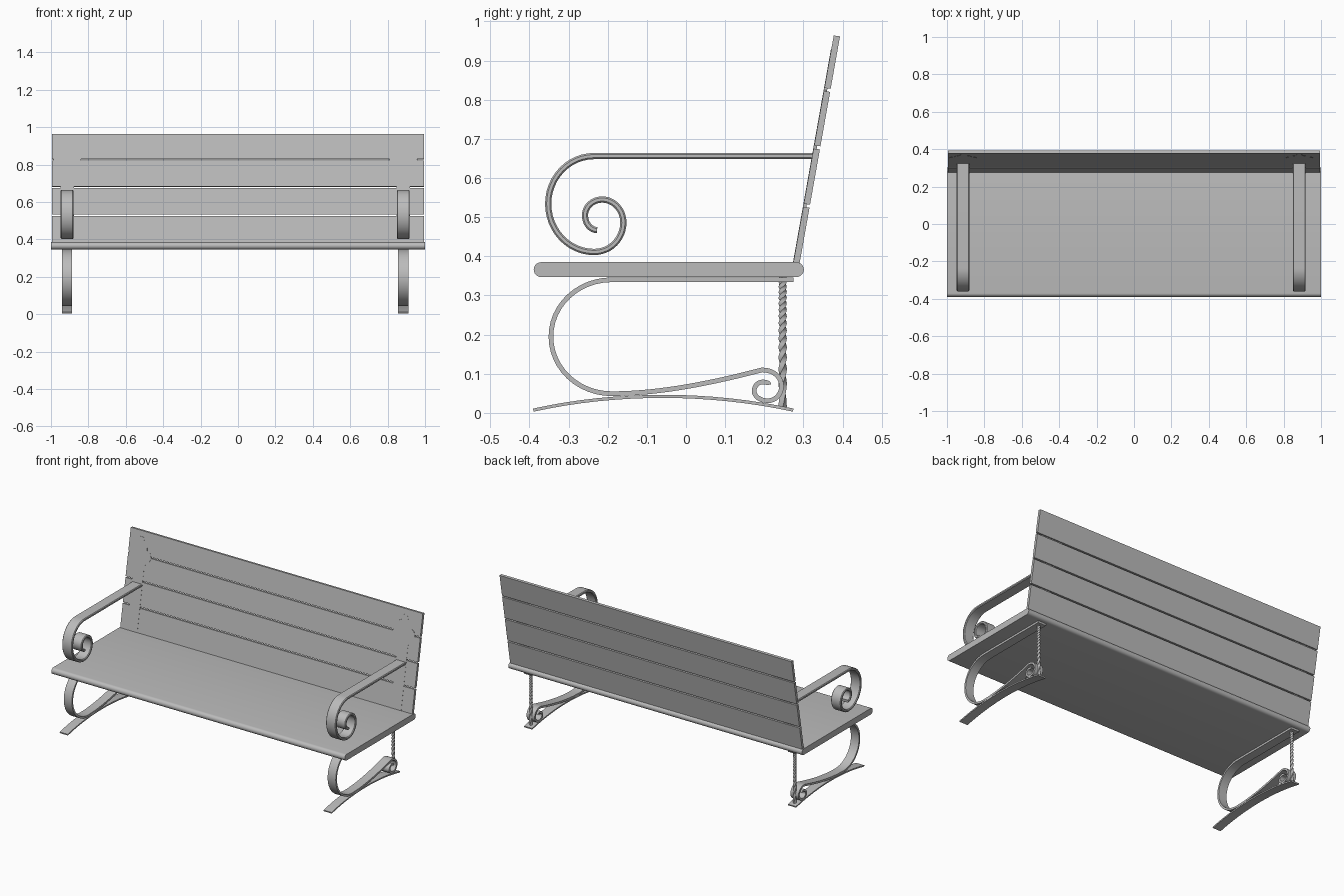
import bpy, bmesh
from math import sin, cos, pi, radians
from mathutils import Vector

cube = bpy.data.objects.get("Cube")
if cube:
    bpy.data.objects.remove(cube)

grey = bpy.data.materials.new("bench_grey")
grey.use_nodes = True
grey.diffuse_color = (0.5, 0.5, 0.5, 1)
grey.node_tree.nodes["Principled BSDF"].inputs["Base Color"].default_value = (0.5, 0.5, 0.5, 1)


def finish(name, bm):
    bmesh.ops.recalc_face_normals(bm, faces=bm.faces)
    mesh = bpy.data.meshes.new(name)
    bm.to_mesh(mesh)
    bm.free()
    mesh.materials.append(grey)
    obj = bpy.data.objects.new(name, mesh)
    bpy.context.collection.objects.link(obj)
    bpy.ops.object.select_all(action='DESELECT')
    obj.select_set(True)
    bpy.context.view_layer.objects.active = obj
    bpy.ops.object.shade_smooth_by_angle(angle=radians(35))
    return obj


def loft(name, rings):
    """Skin a list of equal closed rings and cap both ends."""
    bm = bmesh.new()
    loops = [[bm.verts.new(p) for p in ring] for ring in rings]
    n = len(loops[0])
    for a, b in zip(loops, loops[1:]):
        for i in range(n):
            j = (i + 1) % n
            bm.faces.new((a[i], a[j], b[j], b[i]))
    bm.faces.new(loops[0])
    bm.faces.new(loops[-1])
    return finish(name, bm)


def quarters(points, vertical=False, steps=12):
    """Join (y, z) points by quarter ellipses, turning between flat and upright."""
    path = [points[0]]
    for (y0, z0), (y1, z1) in zip(points, points[1:]):
        for i in range(1, steps + 1):
            s, c = sin(pi / 2 * i / steps), 1 - cos(pi / 2 * i / steps)
            fy, fz = (c, s) if vertical else (s, c)
            path.append((y0 + (y1 - y0) * fy, z0 + (z1 - z0) * fz))
        vertical = not vertical
    return path


def bezier(a, b, c, d, steps=16):
    pts = [Vector(p) for p in (a, b, c, d)]
    out = []
    for i in range(steps + 1):
        t = i / steps
        u = 1 - t
        out.append(tuple(pts[0]*u**3 + pts[1]*3*u*u*t + pts[2]*3*u*t*t + pts[3]*t**3))
    return out


def band(name, path, x, width, thick, chamfer=0.0):
    """Flat metal strip following a (y, z) path."""
    pts = [Vector(p) for p in path]
    w, h = width / 2, thick / 2
    section = [(-w, -h), (w, -h), (w, h), (-w, h)]
    if chamfer:
        k = chamfer
        section = [(-w + k, -h), (w - k, -h), (w, -h + k), (w, h - k),
                   (w - k, h), (-w + k, h), (-w, h - k), (-w, -h + k)]
    rings = []
    for i, p in enumerate(pts):
        t = (pts[min(i + 1, len(pts) - 1)] - pts[max(i - 1, 0)]).normalized()
        rings.append([(x + a, p.x - t.y * b, p.y + t.x * b) for a, b in section])
    return loft(name, rings)


# Seat board with full round front and back edges
R, MID = 0.019, 0.366
outline = []
for centre, start in ((0.282, -pi / 2), (-0.37, pi / 2)):
    for i in range(13):
        a = start + pi * i / 12
        outline.append((centre + R * cos(a), MID + R * sin(a)))
loft("seat", [[(x, y, z) for y, z in outline] for x in (-1, 1)])

# Backrest of four leaning slats
SLOPE, BASE = 0.178, 0.383


def back_y(z):
    return 0.274 + SLOPE * (z - BASE)


edges = [BASE, 0.53, 0.679, 0.826, 0.964]
for n, (low, high) in enumerate(zip(edges, edges[1:])):
    z0 = low + (0.004 if n else 0)
    z1 = high - (0.004 if n < 3 else 0)
    profile = [(back_y(z0), z0), (back_y(z0) + 0.016, z0 - 0.002),
               (back_y(z1) + 0.016, z1 - 0.002), (back_y(z1), z1)]
    loft(f"back_slat_{n + 1}", [[(x, y, z) for y, z in profile] for x in (-0.995, 0.995)])

# Half outline of the scalloped back bracket: (half width, height)
scallop = [(0.036, BASE), (0.036, 0.76), (0.045, 0.785), (0.068, 0.80), (0.075, 0.825),
           (0.066, 0.85), (0.045, 0.86), (0.04, 0.89), (0.022, 0.90), (0.012, 0.93)]

arm = [(0.325, 0.656)] + quarters([(-0.235, 0.656), (-0.352, 0.534), (-0.235, 0.411),
                                   (-0.16, 0.486), (-0.214, 0.545), (-0.258, 0.505),
                                   (-0.227, 0.467)])
leg = [(0.275, 0.34)] + quarters([(-0.19, 0.34), (-0.345, 0.195), (-0.19, 0.049)])
leg += bezier((-0.19, 0.049), (-0.06, 0.049), (0.08, 0.08), (0.195, 0.11))[1:]
leg += quarters([(0.2, 0.109), (0.244, 0.068), (0.209, 0.031), (0.174, 0.056),
                 (0.196, 0.079), (0.212, 0.072)], steps=8)[1:]
foot = bezier((-0.39, 0.007), (-0.18, 0.054), (0.06, 0.054), (0.274, 0.007))

# Ironwork at both ends
for side, x in (("right", -0.914), ("left", 0.884)):
    band(f"{side}_armrest", arm, x, 0.068, 0.016, 0.004)
    band(f"{side}_leg_scroll", leg, x, 0.055, 0.012)
    band(f"{side}_foot", foot, x, 0.055, 0.008)

    # Bracket plate set into the front of the slats
    shape = [(x + w, z) for w, z in scallop] + [(x - w, z) for w, z in reversed(scallop)]
    loft(f"{side}_back_bracket",
         [[(px, back_y(z) + d, z) for px, z in shape] for d in (-0.001, 0.008)])

    # Twisted square rod between foot and seat
    rings = []
    for i in range(97):
        t = i / 96
        turn = pi / 2 * (3 * t + 12 * t * t)
        rings.append([(x + 0.0105 * cos(turn + k * pi / 2),
                       0.247 + 0.0105 * sin(turn + k * pi / 2),
                       0.01 + 0.338 * t) for k in range(4)])
    loft(f"{side}_twisted_rod", rings)
